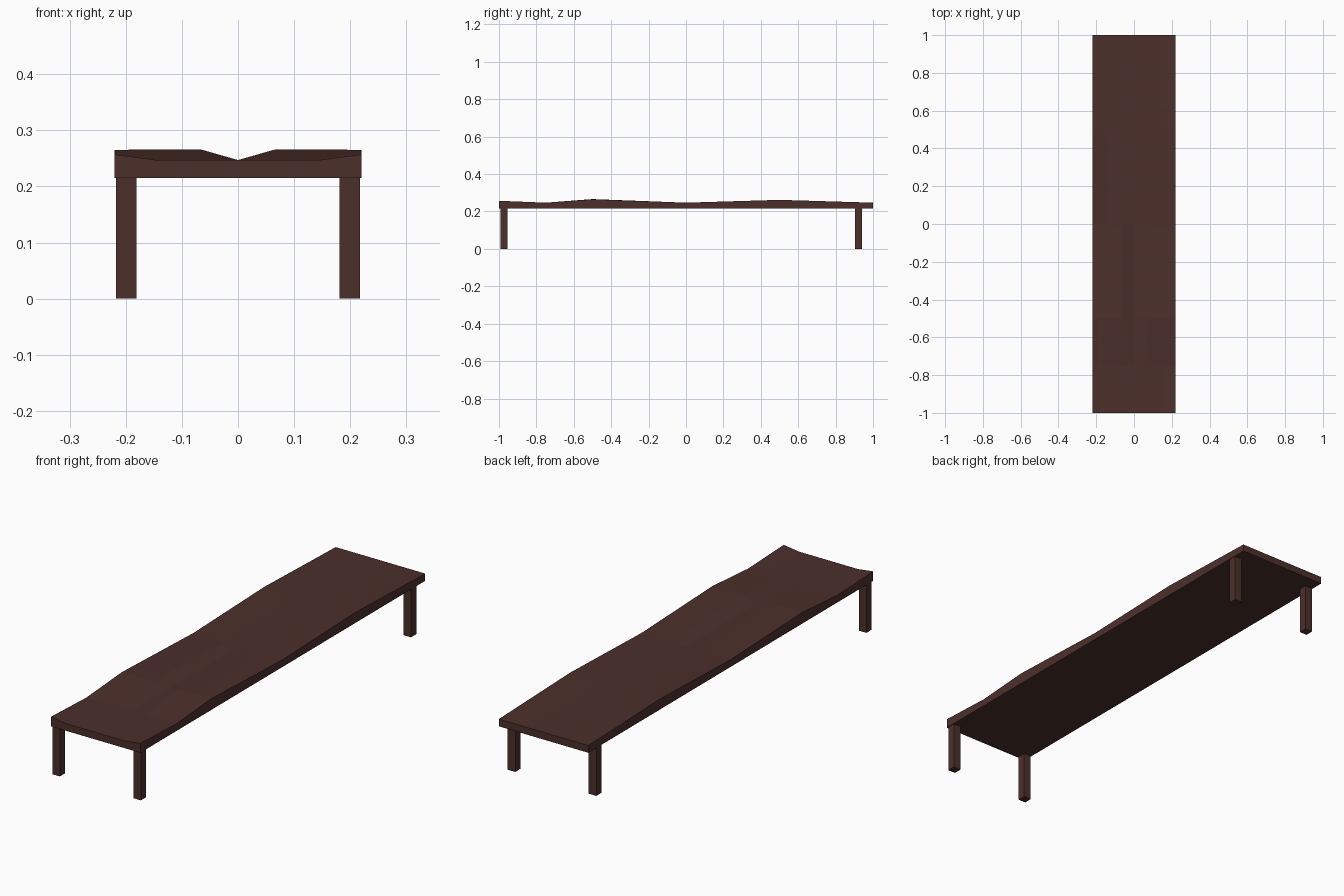
import bpy, bmesh

if "Cube" in bpy.data.objects:
    bpy.data.objects.remove(bpy.data.objects["Cube"])

wood = bpy.data.materials.new("dark_wood")
wood.diffuse_color = (0.072, 0.029, 0.024, 1)
wood.use_nodes = True
wood.node_tree.nodes["Principled BSDF"].inputs["Base Color"].default_value = wood.diffuse_color

BOTTOM = 0.215


def finish(name, bm):
    bmesh.ops.recalc_face_normals(bm, faces=bm.faces)
    mesh = bpy.data.meshes.new(name)
    bm.to_mesh(mesh)
    bm.free()
    mesh.materials.append(wood)
    obj = bpy.data.objects.new(name, mesh)
    bpy.context.collection.objects.link(obj)
    return obj


# Worn bench top: height rows from the centre line out to the edge, mirrored in x
columns = [0, 0.067, 0.145, 0.22]
rows = [
    (-1.00, [0.247, 0.247, 0.247, 0.257]),
    (-0.75, [0.247, 0.247, 0.247, 0.247]),
    (-0.50, [0.247, 0.266, 0.266, 0.265]),
    (0.00, [0.247, 0.247, 0.247, 0.247]),
    (0.50, [0.247, 0.247, 0.255, 0.262]),
    (1.00, [0.247, 0.247, 0.247, 0.247]),
]
xs = [-x for x in columns[:0:-1]] + columns
bm = bmesh.new()
grid = []
for y, heights in rows:
    zs = heights[:0:-1] + heights
    grid.append([bm.verts.new((x, y, z)) for x, z in zip(xs, zs)])
for a, b in zip(grid, grid[1:]):
    for i in range(len(xs) - 1):
        bm.faces.new((a[i], a[i + 1], b[i + 1], b[i]))

# Flat underside and sides
skirt = bmesh.ops.extrude_face_region(bm, geom=bm.faces[:], use_keep_orig=True)
for v in skirt["geom"]:
    if isinstance(v, bmesh.types.BMVert):
        v.co.z = BOTTOM
finish("bench_top", bm)

# Four square legs
for end, y in (("front", -0.974), ("back", 0.922)):
    for side, x in (("left", -0.199), ("right", 0.199)):
        bm = bmesh.new()
        bmesh.ops.create_cube(bm, size=1)
        bmesh.ops.scale(bm, vec=(0.037, 0.037, BOTTOM), verts=bm.verts)
        bmesh.ops.translate(bm, vec=(x, y, BOTTOM / 2), verts=bm.verts)
        finish(f"{end}_{side}_leg", bm)
